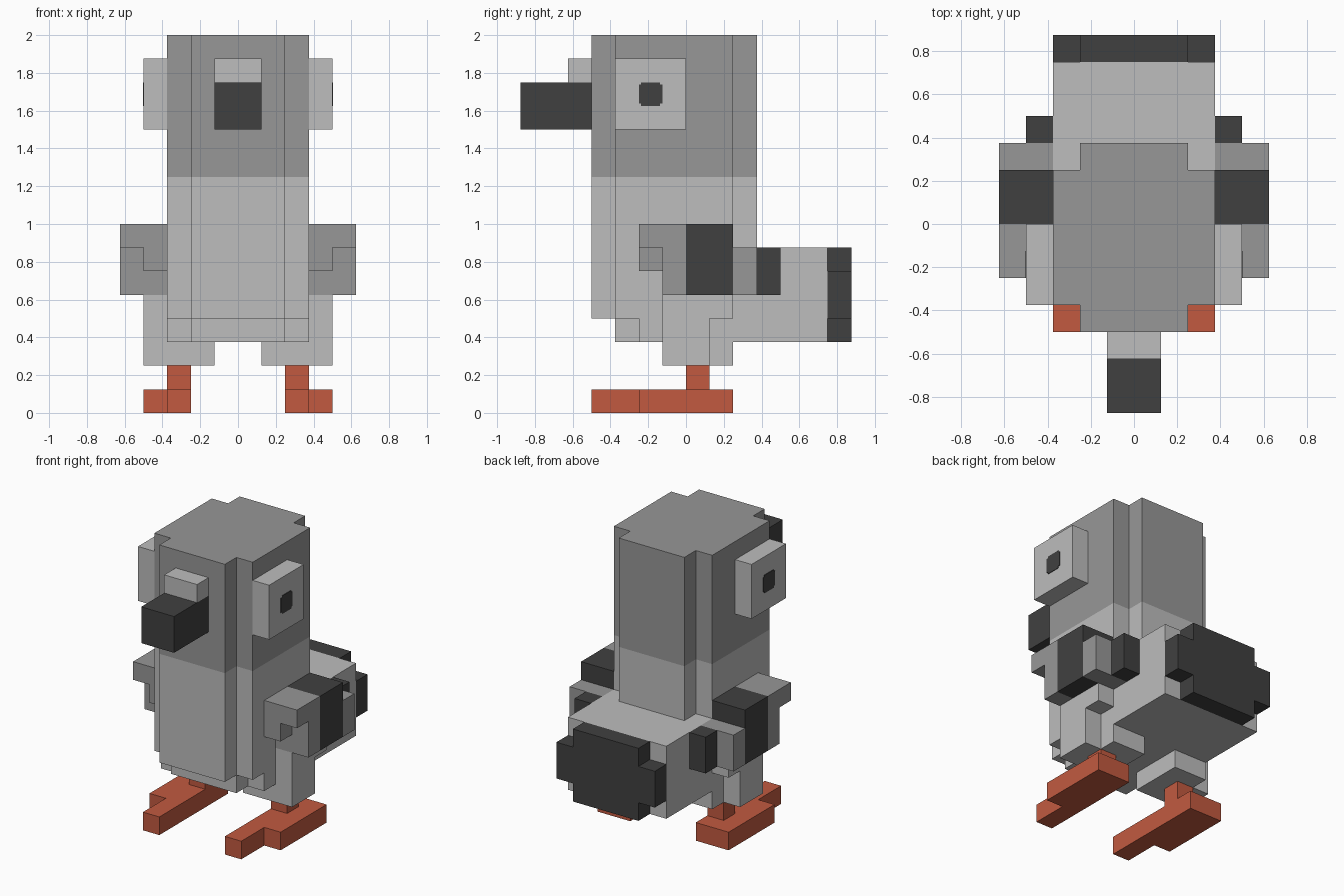
import bpy, bmesh

cube = bpy.data.objects.get("Cube")
if cube:
    bpy.data.objects.remove(cube, do_unlink=True)

U = 0.125  # size of one block


def material(name, rgb):
    m = bpy.data.materials.new(name)
    m.use_nodes = True
    col = (*rgb, 1.0)
    m.diffuse_color = col
    bsdf = next(n for n in m.node_tree.nodes if n.type == 'BSDF_PRINCIPLED')
    bsdf.inputs["Base Color"].default_value = col
    bsdf.inputs["Roughness"].default_value = 0.9
    return m


LIGHT = material("light grey", (0.51, 0.51, 0.51))
MID = material("mid grey", (0.31, 0.31, 0.31))
DARK = material("charcoal", (0.051, 0.051, 0.051))
ORANGE = material("orange", (0.539, 0.102, 0.051))


def finish(name, mat, bm):
    bmesh.ops.recalc_face_normals(bm, faces=bm.faces)
    me = bpy.data.meshes.new(name)
    bm.to_mesh(me)
    bm.free()
    me.materials.append(mat)
    ob = bpy.data.objects.new(name, me)
    bpy.context.collection.objects.link(ob)
    return ob


def prism(name, mat, points, lo, hi, axis='z', scale=U):
    """Extrude a closed outline from lo to hi along z, y or x."""
    place = {'z': lambda a, b, h: (a, b, h),
             'y': lambda a, b, h: (a, h, b),
             'x': lambda a, b, h: (h, a, b)}[axis]
    bm = bmesh.new()
    base = bm.faces.new([bm.verts.new([c * scale for c in place(a, b, lo)])
                         for a, b in points])
    ext = bmesh.ops.extrude_face_region(bm, geom=[base], use_keep_orig=True)
    verts = [g for g in ext['geom'] if isinstance(g, bmesh.types.BMVert)]
    bmesh.ops.translate(bm, verts=verts,
                        vec=[c * scale for c in place(0, 0, hi - lo)])
    return finish(name, mat, bm)


def notched(a0, a1, b0, b1, n=1):
    """Rectangle outline with a square notch at each corner."""
    return [(a0 + n, b0), (a1 - n, b0), (a1 - n, b0 + n), (a1, b0 + n),
            (a1, b1 - n), (a1 - n, b1 - n), (a1 - n, b1), (a0 + n, b1),
            (a0 + n, b1 - n), (a0, b1 - n), (a0, b0 + n), (a0 + n, b0 + n)]


def blocks(name, mat, boxes, side=1):
    """Join boxes given in blocks as (x0, x1, y0, y1, z0, z1)."""
    bm = bmesh.new()
    for x0, x1, y0, y1, z0, z1 in boxes:
        for v in bmesh.ops.create_cube(bm, size=1)['verts']:
            v.co = (side * U * (x1 if v.co.x > 0 else x0),
                    U * (y1 if v.co.y > 0 else y0),
                    U * (z1 if v.co.z > 0 else z0))
    return finish(name, mat, bm)


# Body column, head and belly
prism("head", MID, notched(-3, 3, -4, 3), 10, 16)
prism("body", LIGHT, notched(-3, 3, -4, 3), 4, 10)
prism("belly", LIGHT, notched(-3, 3, -3, 3), 3, 4)

# Rump and dark tail tip
blocks("rump", LIGHT, [(-3, 3, 2, 6, 3, 7)])
prism("tail_tip", DARK, notched(-3, 3, 3, 7), 6, 7, 'y')

# Beak with the pale lump above it
blocks("beak", DARK, [(-1, 1, -7, -4, 12, 14)])
blocks("beak_lump", LIGHT, [(-1, 1, -5, -4, 14, 15)])

for side, s in (("left", 1), ("right", -1)):
    # Eye block with a thin pupil plate
    blocks(side + "_eye", LIGHT, [(3, 4, -3, 0, 12, 15)], s)
    prism(side + "_pupil", DARK, notched(-2, -1, 13, 14, 0.1),
          s * 3.99, s * 4.03, 'x')

    # Wing, from front to back
    blocks(side + "_wing_front", MID,
           [(3, 5, -2, -1, 7, 8), (3, 4, -2, -1, 6, 7), (3, 5, -1, 0, 5, 8)], s)
    blocks(side + "_wing_band", DARK, [(3, 5, 0, 2, 5, 8)], s)
    blocks(side + "_wing_back", MID, [(3, 5, 2, 3, 5, 7)], s)
    blocks(side + "_wing_tip", DARK, [(3, 4, 3, 4, 5, 7)], s)

    # Feathered thigh
    blocks(side + "_thigh", LIGHT,
           [(3, 4, -1, 2, 4, 5), (3, 4, -1, 1, 2, 4), (1, 3, -1, 2, 2, 3)], s)

    # Leg and two-part foot
    blocks(side + "_leg", ORANGE, [(2, 3, 0, 1, 1, 2)], s)
    blocks(side + "_foot", ORANGE,
           [(2, 3, -4, 2, 0, 1), (3, 4, -2, 2, 0, 1)], s)
